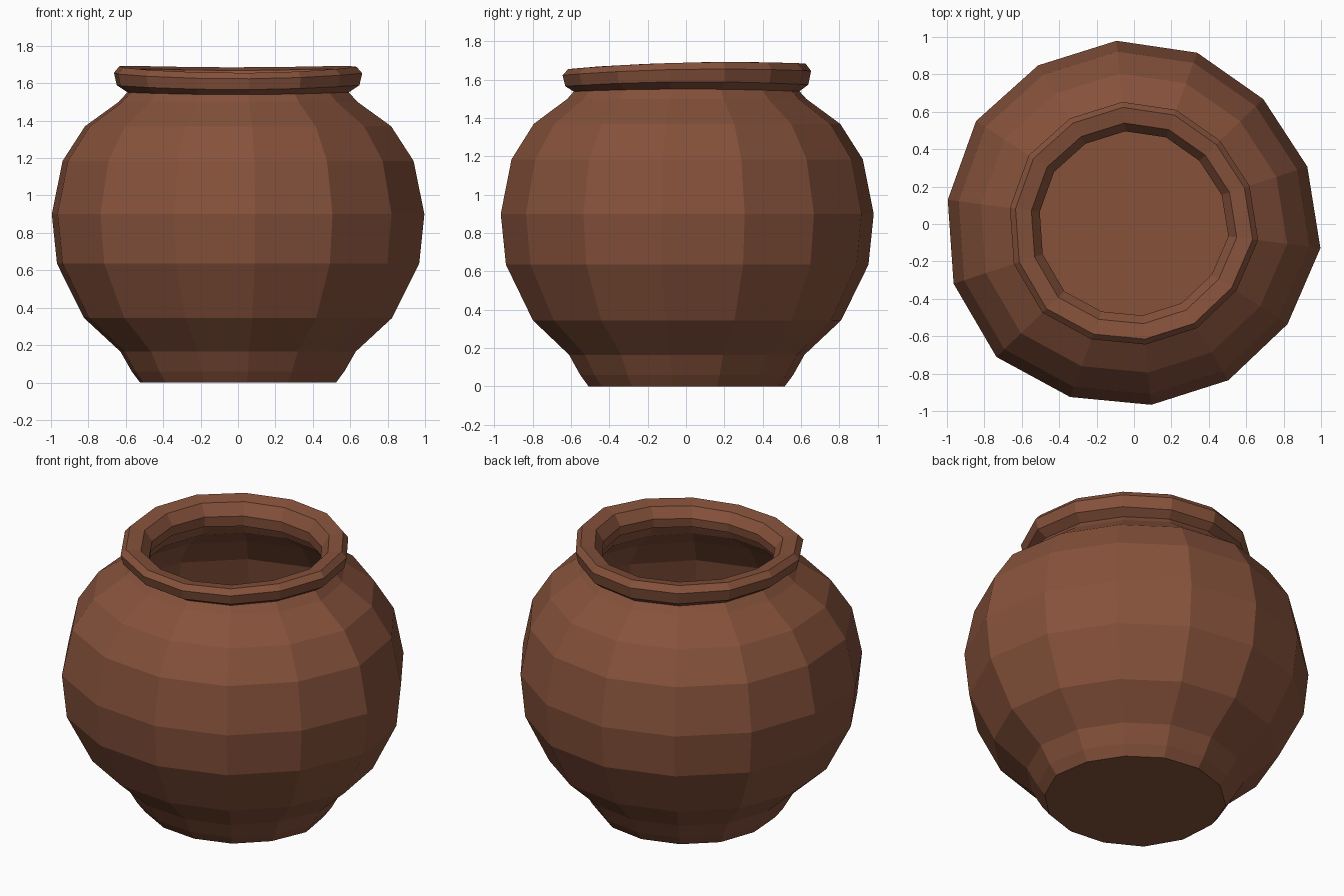
import bpy, bmesh
from math import sin, cos, tau, radians

cube = bpy.data.objects.get("Cube")
if cube:
    bpy.data.objects.remove(cube)

SIDES = 14
START = radians(-7.4)
# Hand-thrown unevenness: radius factor for each side
UNEVEN = [1.007, .978, .963, .978, .986, .993, 1.01,
          1.006, 1.018, 1.025, .988, .973, .978, .982]

clay = bpy.data.materials.new("terracotta clay")
clay.use_nodes = True
colour = (0.238, 0.084, 0.044, 1)
clay.diffuse_color = colour
bsdf = next(n for n in clay.node_tree.nodes if n.type == 'BSDF_PRINCIPLED')
bsdf.inputs["Base Color"].default_value = colour
bsdf.inputs["Roughness"].default_value = 0.9


def lathe(name, profile, closed, warp=lambda a, z: 0):
    """Spin (radius, height) points into an uneven faceted solid."""
    bm = bmesh.new()
    rings = []
    for r, z in profile:
        ring = []
        for i, k in enumerate(UNEVEN):
            a = START + tau * i / SIDES
            ring.append(bm.verts.new((r * k * cos(a), r * k * sin(a), z + warp(a, z))))
        rings.append(ring)
    pairs = list(zip(rings, rings[1:]))
    if closed:
        pairs.append((rings[-1], rings[0]))
    for low, high in pairs:
        for i in range(SIDES):
            j = (i + 1) % SIDES
            bm.faces.new((low[i], low[j], high[j], high[i]))
    if not closed:
        # Underside and inner floor
        bm.faces.new(rings[0])
        bm.faces.new(rings[-1])
    bmesh.ops.recalc_face_normals(bm, faces=bm.faces)
    mesh = bpy.data.meshes.new(name)
    bm.to_mesh(mesh)
    bm.free()
    mesh.materials.append(clay)
    obj = bpy.data.objects.new(name, mesh)
    bpy.context.collection.objects.link(obj)
    return obj


# Pot body: foot, belly, shoulder and neck, then back down the inner wall
outer = [(.525, 0), (.57, .06), (.63, .165), (.825, .345), (.97, .635),
         (.998, .9), (.94, 1.185), (.82, 1.37), (.64, 1.5), (.585, 1.56)]
inner = [(.52, 1.56), (.56, 1.47), (.75, 1.33), (.87, 1.16), (.93, .9),
         (.9, .66), (.77, .38), (.58, .2), (.52, .08)]
lathe("pot_body", outer + inner, False)


# Rolled rim, slightly bent and dipping at the front
def bend(a, z):
    return .01 * cos(2 * a) + .015 * sin(a) * max(0, (z - 1.54) / .14)


rim = [(.59, 1.54), (.65, 1.58), (.665, 1.645), (.635, 1.68),
       (.55, 1.665), (.505, 1.6), (.51, 1.54)]
lathe("pot_rim", rim, True, bend)
